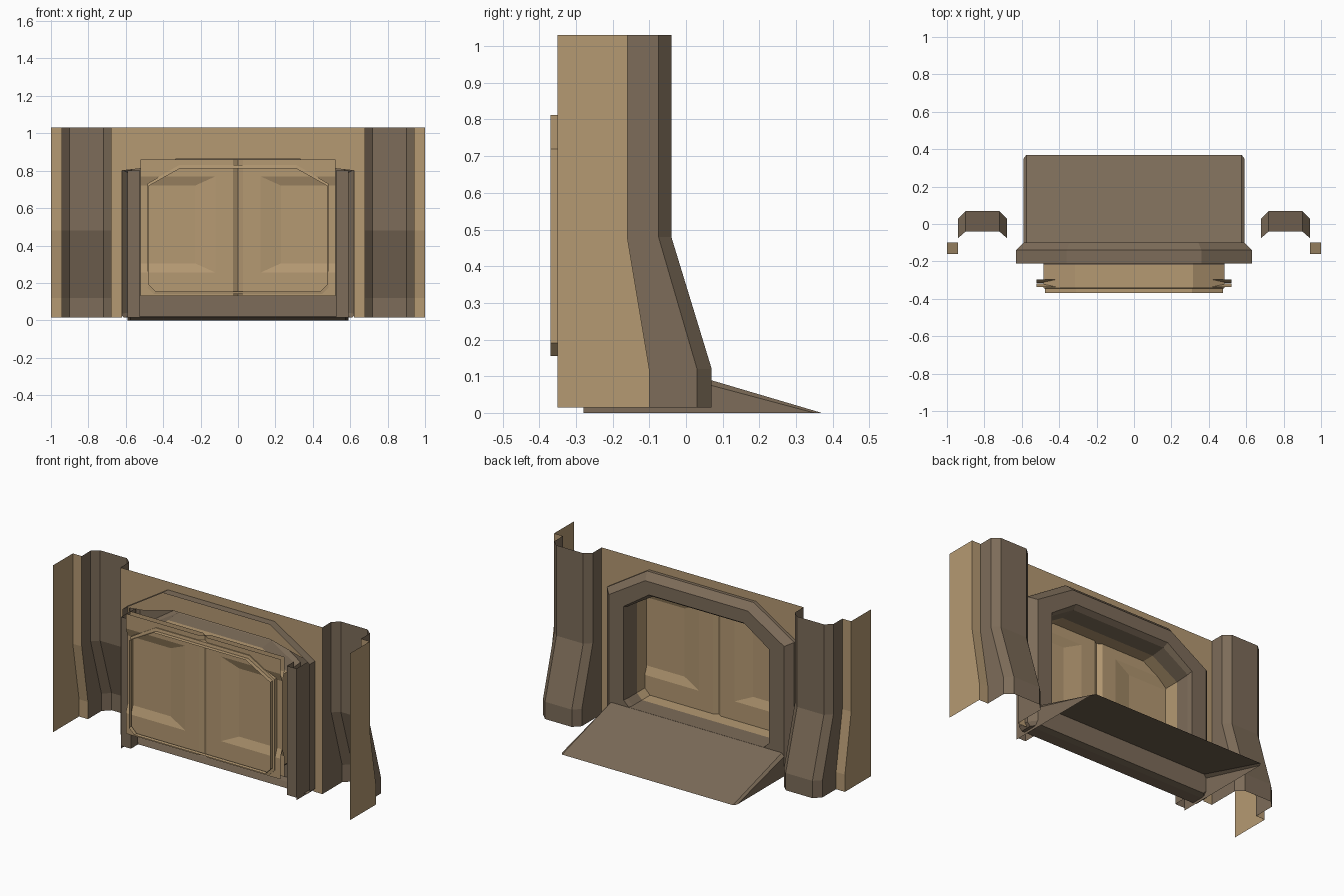
import bpy, bmesh

if "Cube" in bpy.data.objects:
    bpy.data.objects.remove(bpy.data.objects["Cube"])


def material(name, rgb):
    m = bpy.data.materials.new(name)
    m.diffuse_color = (*rgb, 1)
    m.use_nodes = True
    m.node_tree.nodes["Principled BSDF"].inputs["Base Color"].default_value = m.diffuse_color
    return m


TAN = material("tan_metal", (0.46, 0.32, 0.17))
BROWN = material("dark_brown_metal", (0.205, 0.15, 0.10))


def build(name, polys, mat, mirror=False):
    """Thin sheet object from polygons, optionally mirrored in x."""
    bm = bmesh.new()
    for p in polys:
        bm.faces.new([bm.verts.new(v) for v in p])
    if mirror:
        for p in polys:
            bm.faces.new([bm.verts.new((-x, y, z)) for x, y, z in reversed(p)])
    bmesh.ops.remove_doubles(bm, verts=bm.verts, dist=1e-4)
    bmesh.ops.recalc_face_normals(bm, faces=bm.faces)
    me = bpy.data.meshes.new(name)
    bm.to_mesh(me)
    bm.free()
    me.materials.append(mat)
    ob = bpy.data.objects.new(name, me)
    bpy.context.collection.objects.link(ob)
    return ob


def loft(rings, closed=True):
    out = []
    for a, b in zip(rings, rings[1:]):
        n = len(a)
        for i in range(n if closed else n - 1):
            j = (i + 1) % n
            out.append([a[i], a[j], b[j], b[i]])
    return out


def octagon(y, w, zc, tw, zt, zb, ch):
    """Hatch outline: half width, chamfer start, top half width, top, bottom, low chamfer."""
    half = [(w, zb + ch), (w, zc), (tw, zt)]
    right = [(w - ch, zb)] + half
    pts = right + [(-x, z) for x, z in reversed(right)]
    return [(x, y, z) for x, z in pts]


# Side pillars and outer wall panels: cross-section changes with height
levels = [(1.03, -.16, -.075, -.04), (.48, -.16, -.075, -.04),
          (.12, -.10, .03, .07), (.015, -.10, .03, .07)]
build("outer_wall", loft([[(1, -.35, z), (1, a, z), (.94, a, z)]
                          for z, a, b, c in levels], False), TAN, True)
build("pillar", loft([[(.94, a, z), (.94, b, z), (.90, c, z), (.72, c, z),
                       (.68, b, z), (.68, -.16, z)]
                      for z, a, b, c in levels], False), BROWN, True)

# Main wall around the doorway
Y = -.16
build("main_wall", [
    [(.62, Y, .015), (.68, Y, .015), (.68, Y, .80), (.62, Y, .80)],
    [(.62, Y, .80), (.68, Y, .80), (.68, Y, 1.03), (.33, Y, 1.03), (.33, Y, .862), (.53, Y, .81)],
    [(0, Y, .862), (.33, Y, .862), (.33, Y, 1.03), (0, Y, 1.03)]], TAN, True)

# Doorway frame: outer rim, bevel, face, then the inner reveal
build("door_frame", loft([
    octagon(-.21, .63, .81, .36, .98, .015, .02),
    octagon(-.14, .63, .81, .36, .98, .015, .02),
    octagon(-.10, .59, .79, .345, .94, .02, .02),
    octagon(-.10, .49, .745, .32, .86, .14, .035),
    octagon(-.13, .485, .735, .315, .84, .14, .035),
    octagon(-.22, .485, .73, .315, .83, .14, .035)]), BROWN)

# Tan tunnel behind the frame with a stepped end rim
build("door_tunnel", loft([
    octagon(-.22, .485, .73, .315, .83, .14, .035),
    octagon(-.342, .485, .73, .315, .83, .14, .035),
    octagon(-.345, .475, .72, .31, .812, .155, .035),
    octagon(-.37, .475, .72, .31, .812, .155, .035)]), TAN)

# Rear door jambs
build("rear_jamb", loft([[(.59, -.14, z), (.59, -.28, z), (.525, -.28, z), (.525, -.21, z)]
                         for z in (.015, .80)], False), BROWN, True)


# Door leaves: a recessed panel on each side and a groove at the seam
def leaf(y, d):
    def p(x, z, dy=0):
        return (x, y + dy, z)
    x0, x1, x2, x3 = .027, .12, .23, .52
    a, b, c, e = .255, .305, .72, .77
    return [
        [p(x0, .13), p(x3, .13), p(x3, a), p(x1, a), p(x0, a)],
        [p(x0, e), p(x1, e), p(x3, e), p(x3, .86), p(x0, .86)],
        [p(x0, a), p(x1, a), p(x1, e), p(x0, e)],
        [p(x1, a), p(x3, a), p(x3, b, d), p(x2, b, d)],
        [p(x1, e), p(x2, c, d), p(x3, c, d), p(x3, e)],
        [p(x1, a), p(x2, b, d), p(x2, c, d), p(x1, e)],
        [p(x2, b, d), p(x3, b, d), p(x3, c, d), p(x2, c, d)],
        [p(0, .13, d), p(x0, .13), p(x0, .86), p(0, .86, d)]]


build("door_leaves_front", leaf(-.336, .018), TAN, True)
build("door_leaves_back", leaf(-.297, -.018), TAN, True)

# Ramp: sloped top, narrow bevels and upright cheeks, open underneath
build("ramp", [
    [(0, -.10, .139), (.575, -.10, .139), (.575, .37, 0), (0, .37, 0)],
    [(.575, -.10, .139), (.59, -.10, .12), (.59, .35, 0), (.575, .37, 0)],
    [(.59, -.10, .12), (.59, .35, 0), (.59, -.28, 0), (.59, -.28, .12)]], BROWN, True)
